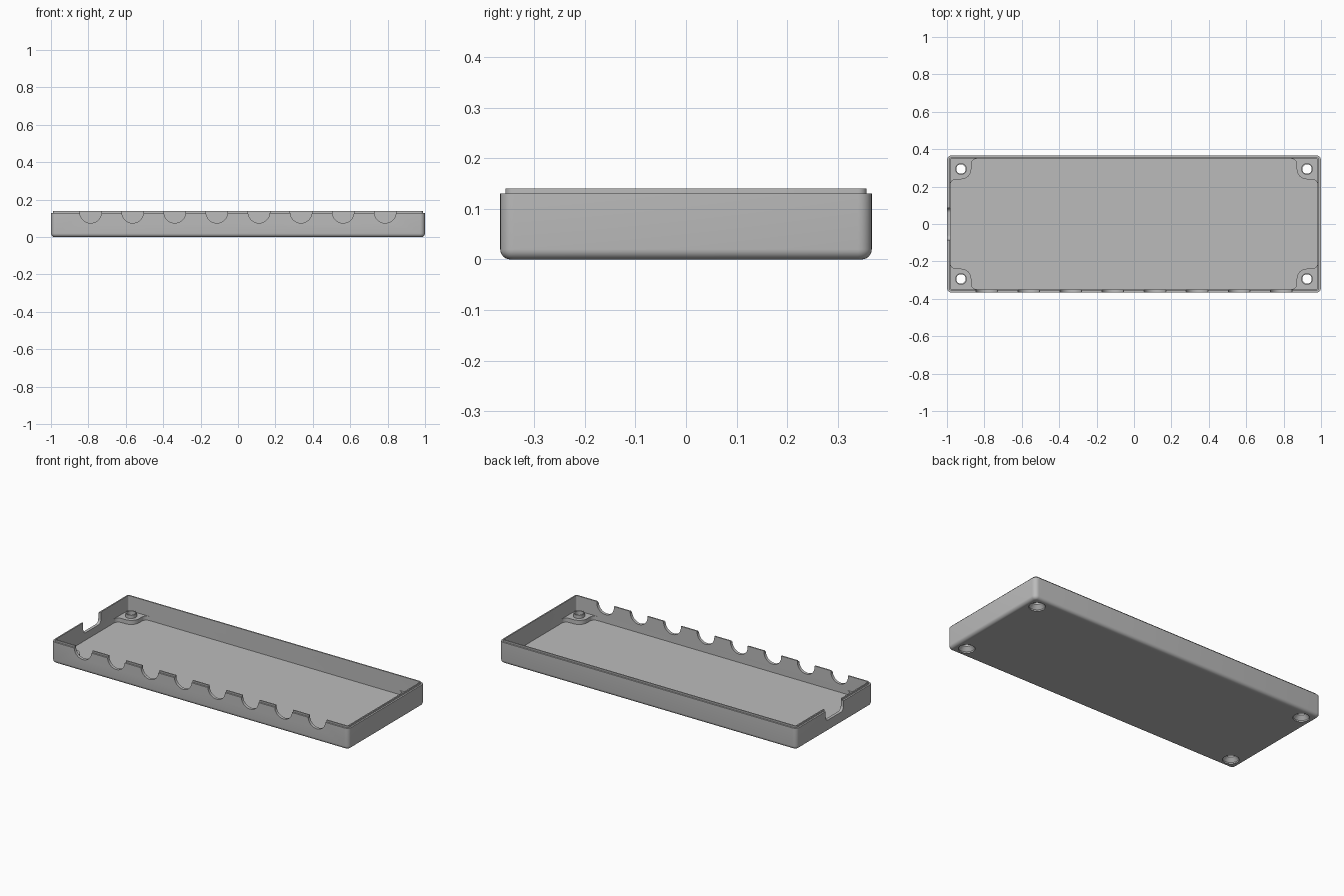
import bpy, bmesh
from math import sin, cos, pi, radians

if "Cube" in bpy.data.objects:
    bpy.data.objects.remove(bpy.data.objects["Cube"], do_unlink=True)

HX, HY = 1.0, 0.367          # half length and half depth
RIM, LIP, FLOOR = 0.13, 0.14, 0.025
WALL = 0.018
HOLE_X, HOLE_Y = 0.925, 0.294

grey = bpy.data.materials.new("light grey plastic")
grey.use_nodes = True
grey.diffuse_color = (0.5, 0.5, 0.5, 1)
grey.node_tree.nodes["Principled BSDF"].inputs["Base Color"].default_value = (0.5, 0.5, 0.5, 1)


def arc(cx, cy, r, start, end, n=8):
    return [(cx + r * cos(radians(start + (end - start) * i / n)),
             cy + r * sin(radians(start + (end - start) * i / n))) for i in range(n + 1)]


def rounded_rect(hx, hy, r):
    pts = []
    for k, (sx, sy) in enumerate([(1, 1), (-1, 1), (-1, -1), (1, -1)]):
        pts += arc(sx * (hx - r), sy * (hy - r), r, 90 * k, 90 * k + 90, 6)
    return pts


def loft(name, rings):
    """Skin a stack of equal-length rings of 3D points and cap both ends."""
    bm = bmesh.new()
    loops = [[bm.verts.new(p) for p in ring] for ring in rings]
    n = len(loops[0])
    for a, b in zip(loops, loops[1:]):
        for i in range(n):
            j = (i + 1) % n
            bm.faces.new((a[i], a[j], b[j], b[i]))
    bm.faces.new(loops[0][::-1])
    bm.faces.new(loops[-1])
    bmesh.ops.recalc_face_normals(bm, faces=bm.faces)
    mesh = bpy.data.meshes.new(name)
    bm.to_mesh(mesh)
    bm.free()
    mesh.materials.append(grey)
    obj = bpy.data.objects.new(name, mesh)
    bpy.context.collection.objects.link(obj)
    return obj


def turned(name, x, y, profile, sides=32):
    """Round part about a vertical axis from (radius, z) pairs."""
    return loft(name, [[(px, py, z) for px, py in arc(x, y, r, 0, 360, sides)[:-1]]
                       for r, z in profile])


def combine(target, tools, operation):
    """Apply each tool to the target, then discard the tool."""
    for tool in tools:
        tool.hide_render = True
        mod = target.modifiers.new(operation.lower(), "BOOLEAN")
        mod.operation, mod.solver, mod.object = operation, "EXACT", tool
    graph = bpy.context.evaluated_depsgraph_get()
    graph.update()
    mesh = bpy.data.meshes.new_from_object(target.evaluated_get(graph))
    target.modifiers.clear()
    target.data = mesh
    for tool in tools:
        bpy.data.objects.remove(tool, do_unlink=True)


# Tray shell: rounded underside, outer wall, stepped lip, inner wall and floor
BEND = 0.02
steps = [(BEND * (1 - sin(t * pi / 12)), BEND * (1 - cos(t * pi / 12))) for t in range(7)]
steps += [(0, RIM), (0.01, RIM), (0.01, LIP), (WALL, LIP), (WALL, FLOOR)]
tray = loft("tray", [[(x, y, z) for x, y in
                      rounded_rect(HX - inset, HY - inset, 0.027 - inset)]
                     for inset, z in steps])

# Corner pads blended into the walls, each with a short screw boss
R = 0.055
outline = [(0.99, HOLE_Y - R - 0.03)]
outline += arc(HX - WALL - 0.03, HOLE_Y - R - 0.03, 0.03, 0, 90)
outline += arc(HOLE_X, HOLE_Y, R, 270, 180, 12)
outline += arc(HOLE_X - R - 0.03, HY - WALL - 0.03, 0.03, 0, 90)
outline += [(HOLE_X - R - 0.03, 0.357), (0.99, 0.357)]
corners = [(sx, sy) for sx in (1, -1) for sy in (1, -1)]
pads = [loft("pad", [[(sx * x, sy * y, z) for x, y in outline] for z in (0.015, 0.05)])
        for sx, sy in corners]
combine(tray, pads, "UNION")
bosses = [turned("boss", sx * HOLE_X, sy * HOLE_Y, [(0.031, 0.04), (0.031, 0.07)])
          for sx, sy in corners]
combine(tray, bosses, "UNION")

# Countersunk screw holes
holes = [turned("hole", sx * HOLE_X, sy * HOLE_Y,
                [(0.045, -0.01), (0.045, 0.008), (0.025, 0.03), (0.025, 0.1)])
         for sx, sy in corners]

# Row of half-round cable notches along the front wall
notches = []
for i in range(8):
    cx = -0.788 + 0.225 * i
    u = [(cx + 0.058, 0.2)] + arc(cx, 0.133, 0.058, 0, -180, 20) + [(cx - 0.058, 0.2)]
    notches.append(loft("notch", [[(x, y, z) for x, z in u] for y in (-0.4, -0.335)]))

# Round-cornered slot in the right end wall
slot = [(0.085, 0.2)] + arc(0.06, 0.095, 0.025, 0, -90) \
    + arc(-0.06, 0.095, 0.025, -90, -180) + [(-0.085, 0.2)]
notches.append(loft("slot", [[(x, y, z) for y, z in slot] for x in (-1.05, -0.965)]))
combine(tray, holes + notches, "DIFFERENCE")

bpy.ops.object.select_all(action="DESELECT")
tray.select_set(True)
bpy.context.view_layer.objects.active = tray
bpy.ops.object.shade_smooth_by_angle(angle=radians(32))
